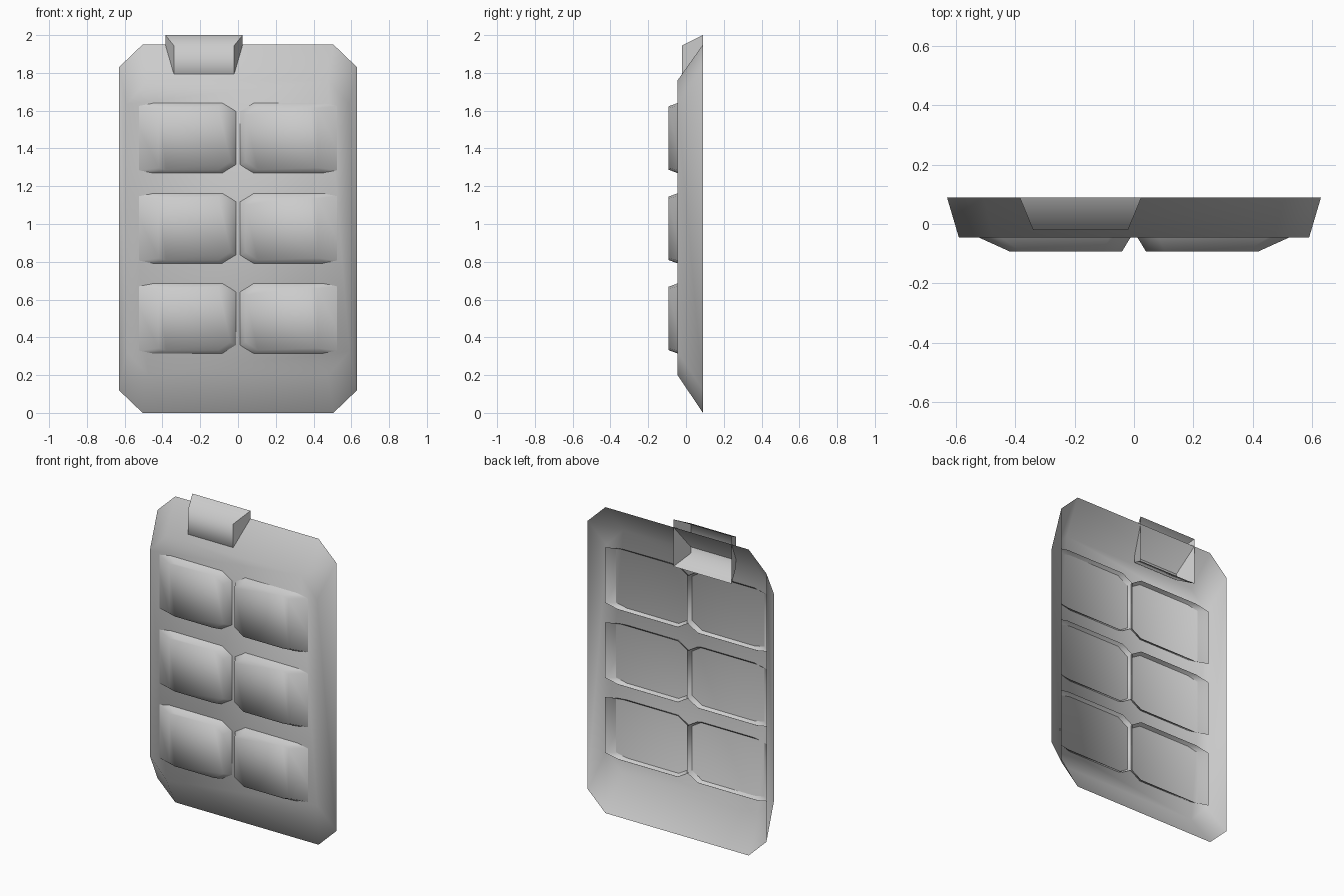
import bpy, bmesh, math

if "Cube" in bpy.data.objects:
    bpy.data.objects.remove(bpy.data.objects["Cube"])


def open_shell(name, back, y_back, front, y_front, angle):
    """Tapered cap, open at the back: outlines are matching (x, z) loops."""
    bm = bmesh.new()
    b = [bm.verts.new((x, y_back, z)) for x, z in back]
    f = [bm.verts.new((x, y_front, z)) for x, z in front]
    n = len(b)
    for i in range(n):
        j = (i + 1) % n
        bm.faces.new((b[i], b[j], f[j], f[i]))
    bm.faces.new(f)
    bm.normal_update()
    me = bpy.data.meshes.new(name)
    bm.to_mesh(me)
    bm.free()
    ob = bpy.data.objects.new(name, me)
    bpy.context.collection.objects.link(ob)
    bpy.context.view_layer.objects.active = ob
    ob.select_set(True)
    bpy.ops.object.shade_smooth_by_angle(angle=math.radians(angle))
    ob.select_set(False)
    return ob


def mirrored_z(points, zc):
    """Complete an upper half outline, left to right, with its lower half."""
    low = [(x, zc - h) for x, h in points]
    high = [(x, zc + h) for x, h in reversed(points)]
    return low + high


def octagon(w, h, wx, hz, zc):
    return mirrored_z([(-w, hz), (-wx, h), (wx, h), (w, hz)], zc)


# Main shell: chamfered tray opening backwards
open_shell("body_shell",
           octagon(0.63, 0.975, 0.505, 0.855, 0.975), 0.09,
           octagon(0.59, 0.78, 0.475, 0.655, 0.98), -0.045, 60)

# Six raised pads in two columns, passing through the front plate
rim = [(-0.005, 0.15), (0.07, 0.195), (0.49, 0.195), (0.583, 0.177)]
top = [(0.04, 0.125), (0.105, 0.168), (0.38, 0.168), (0.42, 0.158)]
for row, zc in enumerate((0.5, 0.977, 1.455)):
    for side, label in ((1, "right"), (-1, "left")):
        loops = [mirrored_z(p, zc) for p in (rim, top)]
        if side < 0:
            loops = [[(-x, z) for x, z in reversed(l)] for l in loops]
        open_shell(f"pad_{label}_{row + 1}", loops[0], -0.018,
                   loops[1], -0.092, 180)


# Latch tab at the top edge: tapered box open at the back
def box(w, h):
    return [(-0.18 + sx * w, 1.85 + sz * h)
            for sx, sz in ((-1, -1), (1, -1), (1, 1), (-1, 1))]


open_shell("top_tab", box(0.205, 0.15), 0.09, box(0.16, 0.095), -0.02, 65)
